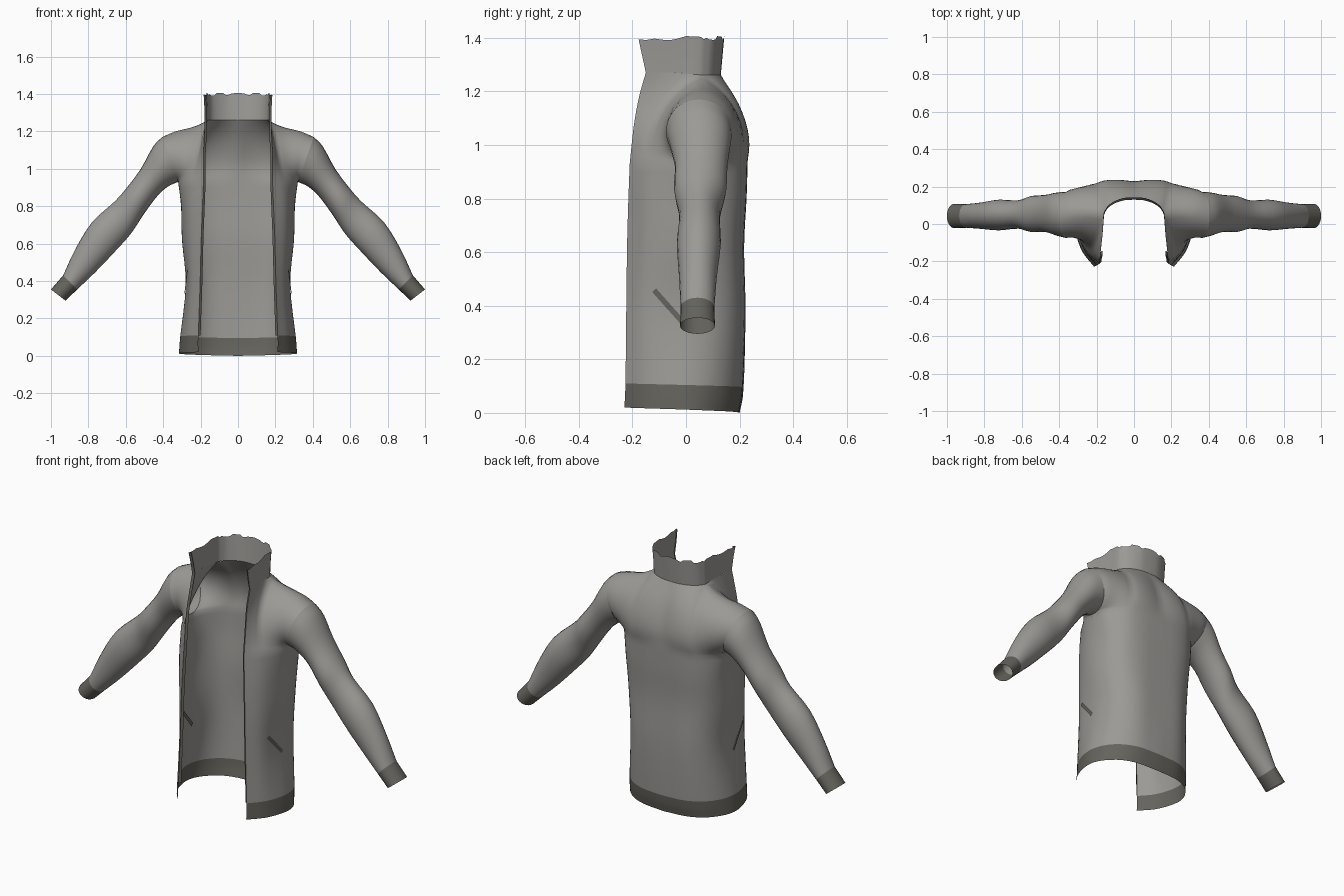
import bpy, bmesh, math, random
from mathutils import Vector as V
from mathutils.bvhtree import BVHTree

if "Cube" in bpy.data.objects:
    bpy.data.objects.remove(bpy.data.objects["Cube"])

random.seed(4)


def material(name, col):
    m = bpy.data.materials.new(name)
    m.diffuse_color = (*col, 1)
    m.use_nodes = True
    m.node_tree.nodes["Principled BSDF"].inputs["Base Color"].default_value = m.diffuse_color
    return m


CLOTH = material("grey cloth", (0.33, 0.322, 0.305))
TRIM = material("dark ribbed trim", (0.13, 0.125, 0.107))


def spline(pts, k):
    """Catmull-Rom through pts with k steps per span."""
    p = [V(q) for q in pts]
    p = [2 * p[0] - p[1]] + p + [2 * p[-1] - p[-2]]
    out = []
    for i in range(1, len(p) - 2):
        a, b, c, d = p[i - 1:i + 3]
        for s in range(k):
            t = s / k
            out.append(0.5 * (2 * b + (c - a) * t + (2 * a - 5 * b + 4 * c - d) * t * t
                              + (3 * b - a - 3 * c + d) * t ** 3))
    return out + [p[-2]]


def loft(rings, k):
    """Smooth rows through matching rings of points."""
    cols = [spline([r[j] for r in rings], k) for j in range(len(rings[0]))]
    return [list(row) for row in zip(*cols)]


def coons(bottom, top, left, right):
    """Patch filling four boundary curves."""
    n, m = len(bottom) - 1, len(left) - 1
    rows = []
    for j in range(m + 1):
        v = j / m
        row = []
        for i in range(n + 1):
            u = i / n
            row.append(bottom[i] * (1 - v) + top[i] * v + left[j] * (1 - u) + right[j] * u
                       - (bottom[0] * (1 - u) + bottom[n] * u) * (1 - v)
                       - (top[0] * (1 - u) + top[n] * u) * v)
        rows.append(row)
    return rows


def build(name, grids):
    """grids: (rows, material). Welds them and mirrors across x."""
    bm = bmesh.new()
    mats = []
    for rows, mat in grids:
        if mat not in mats:
            mats.append(mat)
        vs = [[bm.verts.new(p) for p in r] for r in rows]
        for a, b in zip(vs, vs[1:]):
            for i in range(len(a) - 1):
                f = bm.faces.new((a[i], a[i + 1], b[i + 1], b[i]))
                f.material_index = mats.index(mat)
                f.smooth = True
    bmesh.ops.remove_doubles(bm, verts=bm.verts, dist=0.0005)
    bmesh.ops.recalc_face_normals(bm, faces=bm.faces)
    tree = BVHTree.FromBMesh(bm)
    me = bpy.data.meshes.new(name)
    bm.to_mesh(me)
    bm.free()
    for m in mats:
        me.materials.append(m)
    ob = bpy.data.objects.new(name, me)
    bpy.context.collection.objects.link(ob)
    mod = ob.modifiers.new("mirror", "MIRROR")
    mod.use_clip = True
    return tree


def ring(top, bot, y0, y1, a0=0.0, a1=2 * math.pi, n=24):
    """Elliptical sleeve section; angle 0 is the underside, going round by the front."""
    t, b = V((top[0], 0, top[1])), V((bot[0], 0, bot[1]))
    mid, ax = (t + b) / 2 + V((0, (y0 + y1) / 2, 0)), (t - b) / 2
    pts = []
    for i in range(n + 1):
        a = a0 + (a1 - a0) * i / n
        pts.append(mid - ax * math.cos(a) + V((0, -(y1 - y0) / 2 * math.sin(a), 0)))
    return pts


# torso half sections, from front opening round to centre back
sections = [
    (.02, .0, [(.212, -.23), (.275, -.15), (.308, -.06), (.314, .02), (.285, .09), (.22, .155), (.13, .19), (0, .20)]),
    (.11, .095, [(.212, -.226), (.27, -.15), (.302, -.06), (.307, .02), (.28, .10), (.22, .165), (.13, .205), (0, .215)]),
    (.38, .38, [(.203, -.223), (.255, -.15), (.275, -.05), (.278, .04), (.258, .12), (.21, .18), (.13, .217), (0, .222)]),
    (.62, .62, [(.197, -.22), (.26, -.15), (.293, -.05), (.298, .04), (.272, .12), (.22, .18), (.13, .212), (0, .217)]),
    (.80, .80, [(.19, -.215), (.26, -.15), (.298, -.05), (.303, .055), (.28, .135), (.22, .195), (.13, .222), (0, .226)]),
    (.93, .93, [(.185, -.21), (.25, -.15), (.305, -.05), (.32, .055), (.295, .13), (.22, .2), (.125, .226), (0, .23)]),
]
rings = []
for zf, zb, pts in sections:
    rings.append(spline([(x, y, zf + (zb - zf) * i / 7) for i, (x, y) in enumerate(pts)], 4))
torso = loft(rings, 4)
chest = torso[-1]

# armhole, shoulder seam and neckline
ARM = ((.405, 1.17), (.32, .93), -.075, .172)
arm_front = ring(*ARM, 0, math.pi, 12)
arm_back = ring(*ARM, 2 * math.pi, math.pi, 12)
# the armpit point of the chest ring sits on the armhole
chest[12] = arm_front[0]
neck_front = spline([(.18, -.15, 1.27), (.168, -.05, 1.27), (.16, .05, 1.262)], 2)
neck_back = spline([(.16, .05, 1.262), (.14, .085, 1.262), (.1, .112, 1.262), (.05, .127, 1.262), (0, .13, 1.262)], 2)
seam = spline([(.16, .05, 1.262), (.205, .06, 1.237), (.26, .064, 1.218), (.335, .058, 1.2), arm_front[-1]], 2)
opening = spline([(.185, -.21, .93), (.185, -.195, 1.07), (.18, -.175, 1.18), (.18, -.15, 1.27)], 4)
spine = spline([(0, .23, .93), (0, .224, 1.03), (0, .187, 1.15), (0, .13, 1.262)], 4)
front = coons(chest[:13], neck_front + seam[1:], opening, arm_front)
back = coons(chest[12:], seam[::-1] + neck_back[1:], arm_back, spine)
body_tree = build("jacket_body", [(torso[4:], CLOTH), (front, CLOTH), (back, CLOTH)])
build("hem_band", [(torso[:5], TRIM)])

# stand collar with an uneven top edge
neck = spline(neck_front + neck_back[1:], 2)
top = [V((p.x * 1.02, p.y * (1.18 if p.y < 0 else 1.1), 1.40 + random.uniform(-.01, .008))) for p in neck]
mid = [a.lerp(b, .5) - V((a.x * .01, 0, 0)) for a, b in zip(neck, top)]
build("collar", [([neck, mid, top], CLOTH)])

# sleeves and cuffs
arm = [
    ARM,
    ((.452, 1.122), (.375, .905), -.062, .168),
    ((.52, 1.0), (.435, .85), -.042, .155),
    ((.59, .905), (.505, .755), -.044, .15),
    ((.66, .825), (.575, .65), -.025, .127),
    ((.78, .715), (.665, .55), -.034, .13),
    ((.87, .57), (.765, .445), -.026, .115),
    ((.935, .43), (.86, .355), -.02, .106),
]
sleeve = [ring(*a) for a in arm]
build("sleeves", [(loft(sleeve, 3), CLOTH)])
cuff_end = ring((1.0, .355), (.922, .295), -.022, .108)
build("cuffs", [([sleeve[-1], cuff_end], TRIM)])

# zip tape along the front opening and collar edge
edge = [r[0] for r in torso[4:]] + opening[1:] + [mid[0], top[0]]
build("zip_tape", [([[p, p + V((-.012, .008, 0))] for p in edge], TRIM)])

# slanted pocket welts laid onto both faces of the cloth
for name, off in (("pocket_welts", .004), ("pocket_welt_backs", -.004)):
    rows = []
    for i in range(9):
        t = i / 8
        c = V((1, -.118 + .105 * t, .458 - .118 * t))
        row = []
        for s in (-1, 0, 1):
            hit = body_tree.ray_cast(c + V((0, .0075, .0065)) * s, V((-1, 0, 0)))[0]
            if hit:
                row.append(hit + V((off, -off / 4, 0)))
        if len(row) == 3:
            rows.append(row)
    build(name, [(rows, TRIM)])
